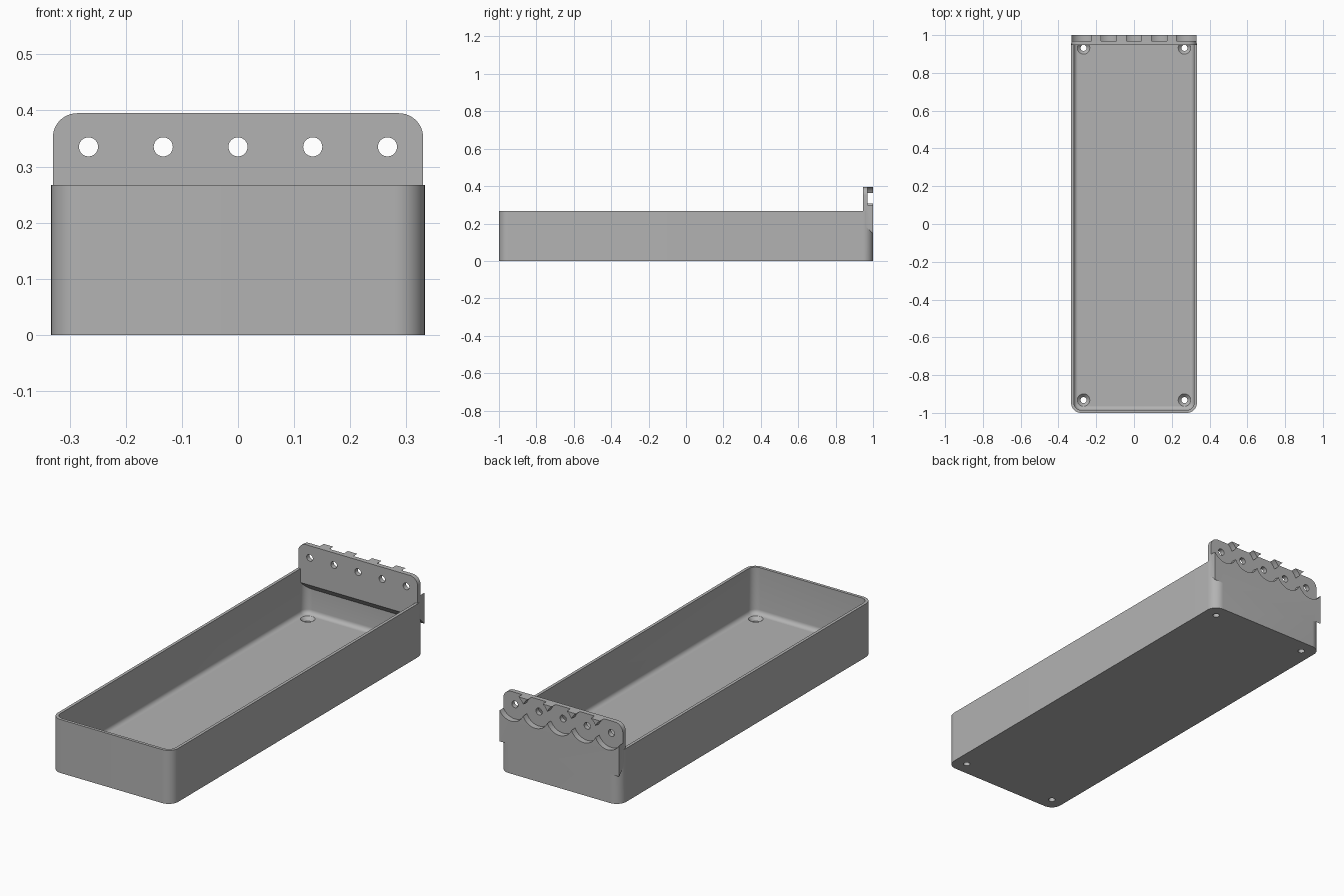
import bpy, bmesh, math
from mathutils import Matrix

cube = bpy.data.objects.get("Cube")
if cube:
    bpy.data.objects.remove(cube, do_unlink=True)

HALF_W, HALF_L, HEIGHT, TOP = 0.333, 1.0, 0.267, 0.395
WALL, FLOOR, RADIUS = 0.015, 0.035, 0.053
HOLE_Z, PITCH = 0.335, 0.1333

grey = bpy.data.materials.new("light_grey")
grey.use_nodes = True
grey.diffuse_color = (0.45, 0.45, 0.45, 1)
grey.node_tree.nodes["Principled BSDF"].inputs["Base Color"].default_value = grey.diffuse_color


def make_object(name, bm):
    bmesh.ops.recalc_face_normals(bm, faces=bm.faces)
    mesh = bpy.data.meshes.new(name)
    bm.to_mesh(mesh)
    bm.free()
    mesh.materials.append(grey)
    obj = bpy.data.objects.new(name, mesh)
    bpy.context.collection.objects.link(obj)
    return obj


def bevel(bm, edges, width, segments):
    bmesh.ops.bevel(bm, geom=edges, offset=width, segments=segments,
                    profile=0.5, affect='EDGES')


def rounded_box(name, hx, hy, z0, z1, radius, fillet=0):
    bm = bmesh.new()
    bmesh.ops.create_cube(bm, size=1)
    for v in bm.verts:
        v.co = (v.co.x * 2 * hx, v.co.y * 2 * hy, z1 if v.co.z > 0 else z0)
    upright = [e for e in bm.edges if abs(e.verts[0].co.z - e.verts[1].co.z) > 0.01]
    bevel(bm, upright, radius, 12)
    if fillet:
        low = [e for e in bm.edges if all(v.co.z < z0 + 0.001 for v in e.verts)]
        bevel(bm, low, fillet, 6)
    return make_object(name, bm)


def cone(name, centre, r1, r2, depth, along_y=False, segments=48):
    bm = bmesh.new()
    matrix = Matrix.Translation(centre)
    if along_y:
        matrix = matrix @ Matrix.Rotation(math.pi / 2, 4, 'X')
    bmesh.ops.create_cone(bm, cap_ends=True, segments=segments, radius1=r1,
                          radius2=r2, depth=depth, matrix=matrix)
    return make_object(name, bm)


def combine(target, other, operation):
    mod = target.modifiers.new(operation.lower(), 'BOOLEAN')
    mod.operation, mod.solver, mod.object = operation, 'EXACT', other
    bpy.context.view_layer.objects.active = target
    bpy.ops.object.modifier_apply(modifier=mod.name)
    bpy.data.objects.remove(other, do_unlink=True)


# Open tray with filleted floor
tray = rounded_box("storage_tray", HALF_W, HALF_L, 0, HEIGHT, RADIUS)
hollow = rounded_box("hollow", HALF_W - WALL, HALF_L - WALL, FLOOR, HEIGHT + 0.1,
                     RADIUS - WALL, 0.022)
combine(tray, hollow, 'DIFFERENCE')

# Mounting plate: sloped underside, rounded upper corners
bm = bmesh.new()
profile = [(0.947, TOP), (HALF_L, TOP), (HALF_L, 0.145), (0.947, 0.198)]
face = bm.faces.new([bm.verts.new((-0.33, y, z)) for y, z in profile])
side = bmesh.ops.extrude_face_region(bm, geom=[face])
for item in side["geom"]:
    if isinstance(item, bmesh.types.BMVert):
        item.co.x = 0.33
corners = [e for e in bm.edges
           if all(v.co.z > TOP - 0.001 for v in e.verts)
           and abs(e.verts[0].co.x - e.verts[1].co.x) < 0.001]
bevel(bm, corners, 0.043, 12)
combine(tray, make_object("mounting_plate", bm), 'UNION')

# Round hanging pockets and through holes along the plate
for i in range(-2, 3):
    x = i * PITCH
    combine(tray, cone("pocket", (x, 1.02, HOLE_Z), 0.0725, 0.0725, 0.1, True, 64), 'DIFFERENCE')
    combine(tray, cone("plate_hole", (x, 0.96, HOLE_Z), 0.017, 0.017, 0.1, True), 'DIFFERENCE')

# Countersunk screw holes in the floor
for sx in (-1, 1):
    for sy in (-1, 1):
        x, y = sx * 0.267, sy * 0.932
        combine(tray, cone("screw_hole", (x, y, 0.02), 0.016, 0.016, 0.1), 'DIFFERENCE')
        combine(tray, cone("countersink", (x, y, FLOOR - 0.004), 0.016, 0.042, 0.026), 'DIFFERENCE')

# Smooth curves, keep edges crisp
bpy.ops.object.select_all(action='DESELECT')
tray.select_set(True)
bpy.context.view_layer.objects.active = tray
bpy.ops.object.shade_smooth_by_angle(angle=math.radians(30))
